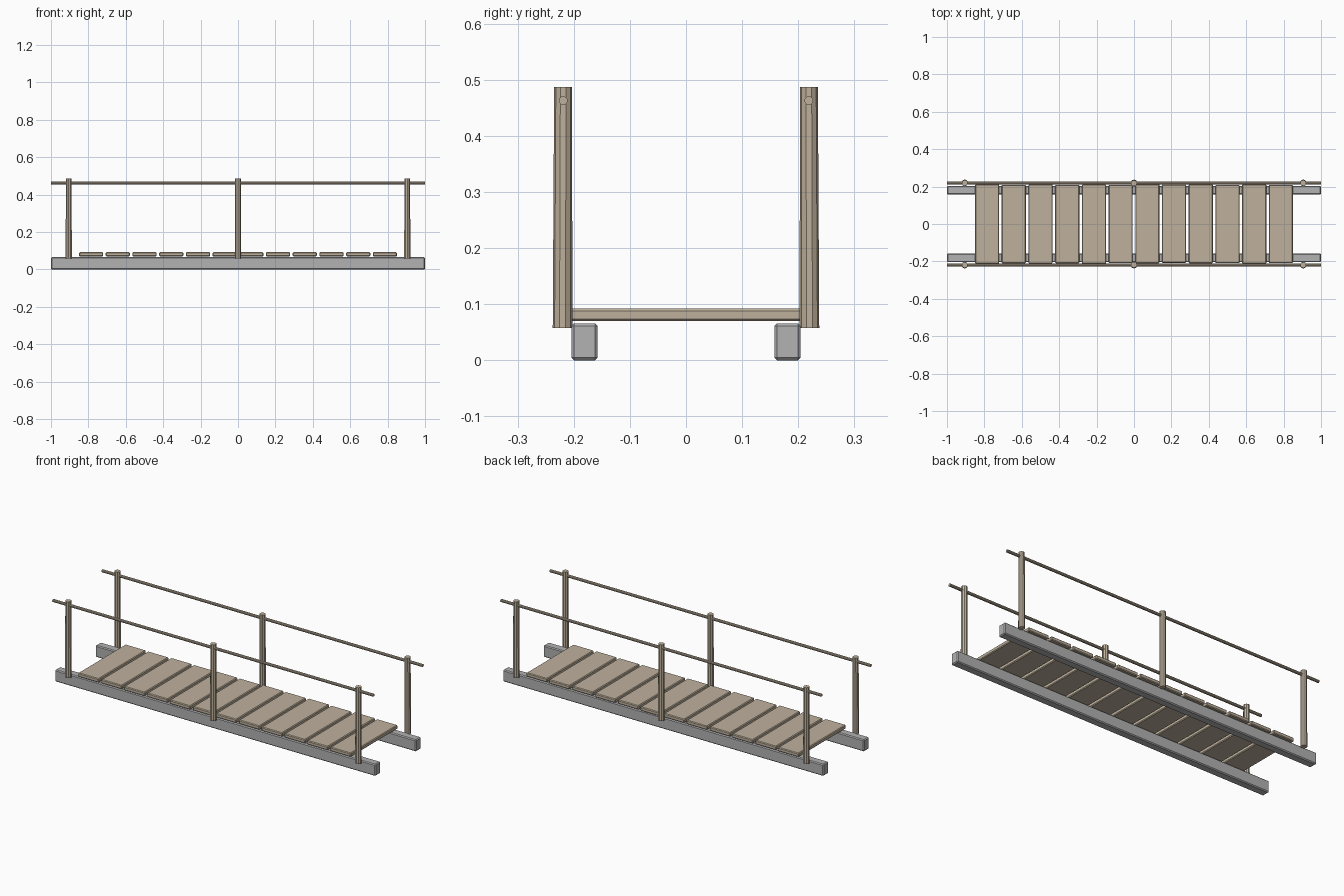
import bpy, math, random
from mathutils import Vector

if "Cube" in bpy.data.objects:
    bpy.data.objects.remove(bpy.data.objects["Cube"])

random.seed(4)


def material(name, color):
    m = bpy.data.materials.new(name)
    m.diffuse_color = (*color, 1)
    m.use_nodes = True
    m.node_tree.nodes["Principled BSDF"].inputs["Base Color"].default_value = m.diffuse_color
    return m


wood = material("weathered wood", (0.52, 0.44, 0.335))
grey = material("grey beam", (0.445, 0.445, 0.445))


def box(name, center, size, mat, bevel):
    bpy.ops.mesh.primitive_cube_add(size=1, location=center)
    o = bpy.context.object
    o.name = name
    o.scale = size
    bpy.ops.object.transform_apply(location=False, rotation=False, scale=True)
    b = o.modifiers.new("Bevel", "BEVEL")
    b.width = bevel
    b.segments = 1
    o.data.materials.append(mat)
    return o


def rod(name, start, end, r1, r2, sides, mat):
    a, b = Vector(start), Vector(end)
    bpy.ops.mesh.primitive_cone_add(vertices=sides, radius1=r1, radius2=r2,
                                    depth=(b - a).length, location=(a + b) / 2)
    o = bpy.context.object
    o.name = name
    o.rotation_euler = (b - a).to_track_quat("Z", "Y").to_euler()
    o.data.materials.append(mat)
    return o


for side, label in ((-1, "front"), (1, "back")):
    # long support beam
    box(f"{label}_beam", (0, side * 0.181, 0.033), (2, 0.047, 0.066), grey, 0.005)
    # handrail, and the posts that carry it
    rod(f"{label}_handrail", (-1, side * 0.219, 0.463), (1, side * 0.219, 0.463),
        0.008, 0.008, 10, wood)
    for i, x in enumerate((-0.905, 0, 0.905)):
        rod(f"{label}_post_{i + 1}", (x, side * 0.22, 0.058), (x, side * 0.219, 0.487),
            0.0175, 0.016, 10, wood)

# deck planks, with slightly uneven lengths
for i in range(12):
    x = (i - 5.5) * 0.1428
    length = 0.424 if i % 2 == 0 else 0.419
    box(f"plank_{i + 1}", (x, random.uniform(-0.001, 0.002), 0.081),
        (0.129, length, 0.022), wood, 0.004)
